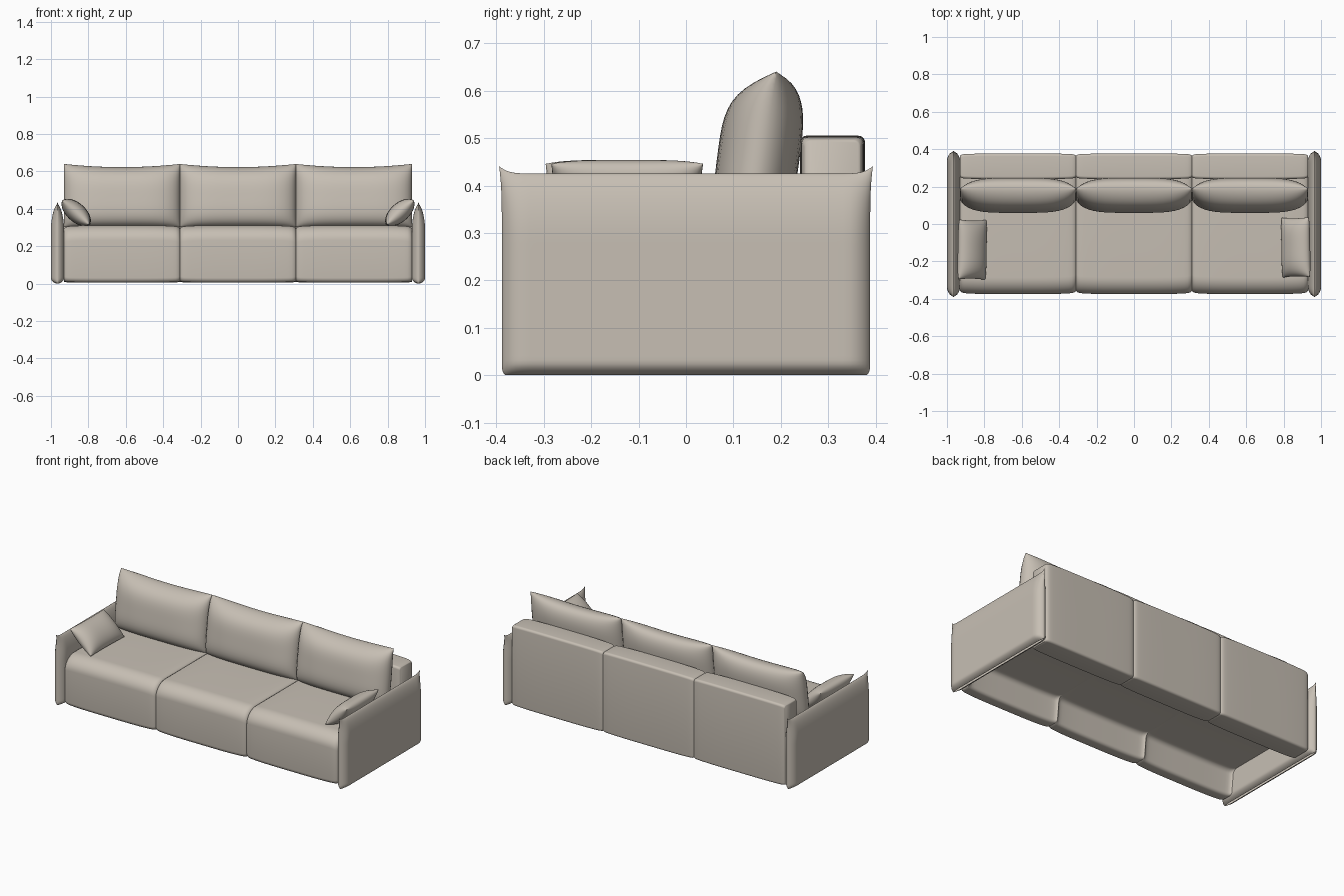
import bpy, bmesh
from math import sin, cos, pi, radians
from mathutils import Vector

if "Cube" in bpy.data.objects:
    bpy.data.objects.remove(bpy.data.objects["Cube"])

# One woven fabric colour
fabric = bpy.data.materials.new("beige_fabric")
fabric.use_nodes = True
color = (0.57, 0.52, 0.455, 1)
fabric.diffuse_color = color
fabric.node_tree.nodes["Principled BSDF"].inputs["Base Color"].default_value = color


def finish(name, bm, angle=60):
    bmesh.ops.remove_doubles(bm, verts=bm.verts, dist=0.0004)
    bmesh.ops.recalc_face_normals(bm, faces=bm.faces)
    mesh = bpy.data.meshes.new(name)
    bm.to_mesh(mesh)
    bm.free()
    mesh.materials.append(fabric)
    obj = bpy.data.objects.new(name, mesh)
    bpy.context.collection.objects.link(obj)
    bpy.ops.object.select_all(action="DESELECT")
    obj.select_set(True)
    bpy.context.view_layer.objects.active = obj
    bpy.ops.object.shade_smooth_by_angle(angle=radians(angle))


def cushion(name, place, n=24):
    """Two bulging sheets sewn together along their rim."""
    bm = bmesh.new()
    steps = [sin(pi / 2 * (2 * i / n - 1)) for i in range(n + 1)]
    for side in (-1, 1):
        grid = [[bm.verts.new(place(s, t, side)) for t in steps] for s in steps]
        for i in range(n):
            for j in range(n):
                bm.faces.new((grid[i][j], grid[i + 1][j], grid[i + 1][j + 1], grid[i][j + 1]))
    finish(name, bm)


def loft(name, x_mid, half, profile, soft, n=24):
    """Sweep a y-z profile along x, drawn in softly at both ends."""
    bm = bmesh.new()
    rings = []
    for i in range(n + 1):
        s = sin(pi / 2 * (2 * i / n - 1))
        inset = soft * (0.4 * s ** 4 + 0.6 * abs(s) ** 40)
        rings.append([bm.verts.new((x_mid + half * s, y, z)) for y, z in profile(inset)])
    for a, b in zip(rings, rings[1:]):
        for k in range(len(a)):
            m = (k + 1) % len(a)
            bm.faces.new((a[k], a[m], b[m], b[k]))
    bm.faces.new(rings[0])
    bm.faces.new(rings[-1])
    finish(name, bm)


def arc(y, z, ry, rz, start, end, n=6):
    angles = [radians(start + (end - start) * i / n) for i in range(n + 1)]
    return [(y + ry * cos(a), z + rz * sin(a)) for a in angles]


# Seat: thick padding folded over the front edge, open underneath
def seat_profile(o):
    front, top, bottom = -0.375 + o, 0.312 - o, 0.006 + o * 0.5
    return (arc(front + 0.09, top - 0.08, 0.09, 0.08, 90, 180, 10)
            + arc(front + 0.025, bottom + 0.025, 0.025, 0.025, 180, 270)
            + arc(front + 0.06, bottom + 0.02, 0.02, 0.02, 270, 360)
            + arc(front + 0.12, 0.135, 0.03, 0.03, 180, 90)
            + [(0.25, 0.165), (0.25, top)])


# Backrest: upright padded block
def back_profile(o):
    y0, y1, z0, z1, r = 0.24 + o, 0.377 - o, 0.005 + o / 2, 0.505 - o, 0.014
    return (arc(y1 - r, z1 - r, r, r, 0, 90) + arc(y0 + r, z1 - r, r, r, 90, 180)
            + arc(y0 + r, z0 + r, r, r, 180, 270) + arc(y1 - r, z0 + r, r, r, 270, 360))


def back_cushion_shape(x_mid):
    def place(s, t, side):
        z = 0.463 + 0.16 * t + 0.017 * s * s * max(t, 0) ** 2
        middle = 0.153 + 0.13 * (z - 0.463) + 0.014 * max(t, 0) ** 6
        puff = 0.087 * (1 - s ** 4) ** 0.52 * (1 - abs(t) ** 3.5) ** 0.5
        return Vector((x_mid + 0.31 * s, middle + side * puff, z))
    return place


for label, x_mid in (("right", -0.62), ("middle", 0), ("left", 0.62)):
    loft(label + "_seat", x_mid, 0.31, seat_profile, 0.017)
    loft(label + "_backrest", x_mid, 0.31, back_profile, 0.011)
    cushion(label + "_back_cushion", back_cushion_shape(x_mid))


def taper(distance, reach):
    d = min(distance / reach, 1)
    return max(0, 1 - (1 - d) ** 2) ** 0.65


# Arm: thin upright pad, pinched along the top and the ends
def arm_shape(sign):
    def place(s, t, side):
        y, z = 0.388 * s, 0.213 + 0.212 * t
        corner = abs(s) ** 30 * max(t, 0) ** 8
        foot = 1 - 0.02 * max(-t, 0) ** 40
        puff = 0.035 * taper(z, 0.03) * taper(0.425 - z, 0.14) * taper(0.388 - abs(y), 0.05)
        return Vector((sign * 0.965 + side * puff, y * foot * (1 + 0.015 * corner), z + 0.016 * corner))
    return place


# Throw pillow: lies slanted between seat and arm
def throw_pillow_shape(sign, y_mid):
    tilt, turn = radians(42), radians(1)

    def place(s, t, side):
        a = 0.16 * s * (1 - 0.03 * (1 - t * t))
        b = 0.097 * t * (1 - 0.03 * (1 - s * s))
        c = side * 0.05 * ((1 - s ** 4) * (1 - t * t)) ** 0.52
        x = -b * cos(tilt) + c * sin(tilt)
        z = b * sin(tilt) + c * cos(tilt)
        return Vector((sign * (0.865 - x * cos(turn) - a * sin(turn)),
                       y_mid + a * cos(turn) - x * sin(turn), 0.381 + z))
    return place


for label, sign, y_mid in (("right", -1, -0.137), ("left", 1, -0.125)):
    cushion(label + "_arm", arm_shape(sign), 40)
    cushion(label + "_throw_pillow", throw_pillow_shape(sign, y_mid))
